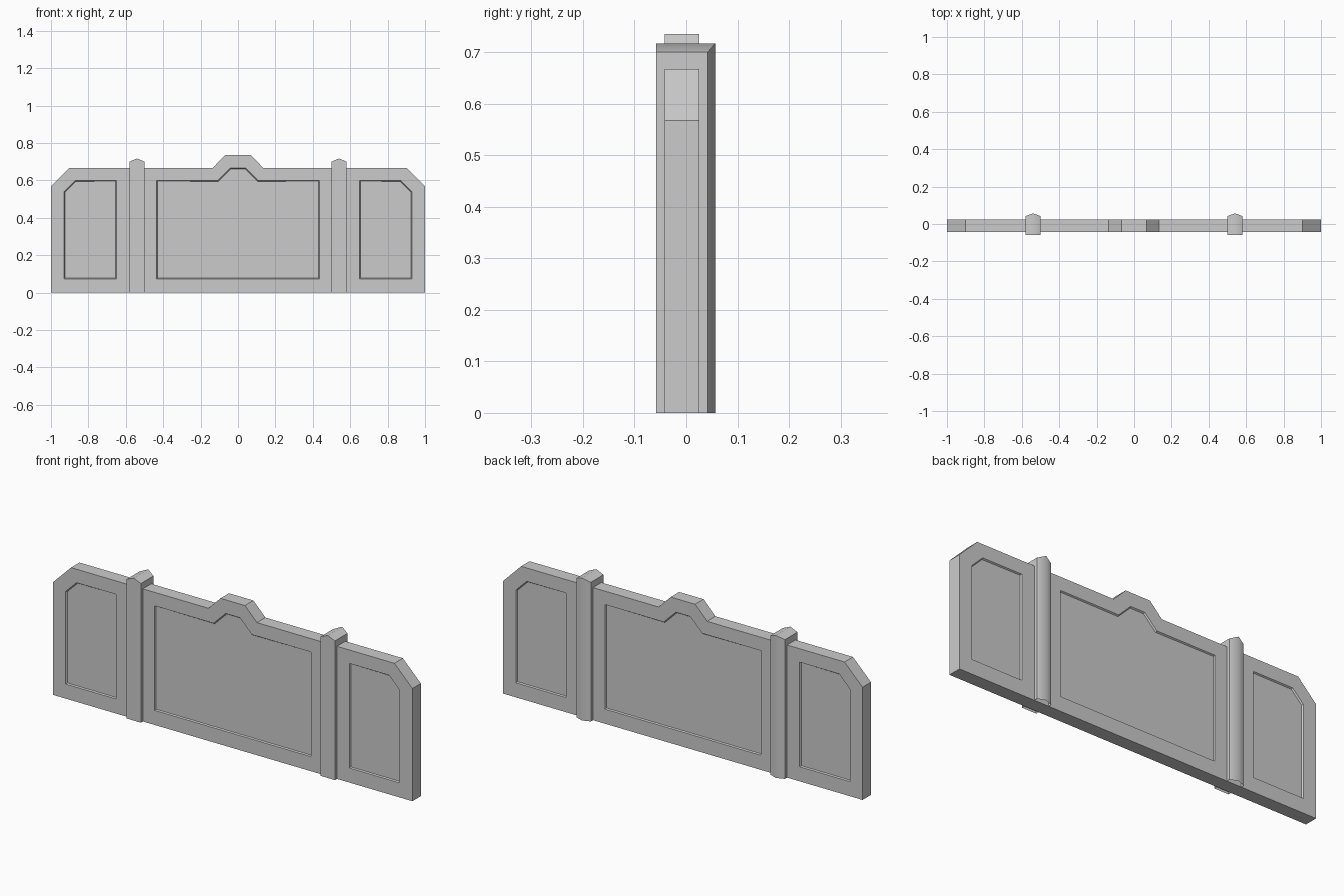
import bpy, bmesh
from math import radians

if "Cube" in bpy.data.objects:
    bpy.data.objects.remove(bpy.data.objects["Cube"])

FRONT, BACK = -0.042, 0.025


def finish(name, bm):
    bmesh.ops.recalc_face_normals(bm, faces=bm.faces[:])
    mesh = bpy.data.meshes.new(name)
    bm.to_mesh(mesh)
    bm.free()
    ob = bpy.data.objects.new(name, mesh)
    bpy.context.collection.objects.link(ob)
    return ob


def prism(bm, pts, y0, y1):
    """Extrude an x-z outline from y0 to y1; returns the cap at y1."""
    a = [bm.verts.new((x, y0, z)) for x, z in pts]
    b = [bm.verts.new((x, y1, z)) for x, z in pts]
    n = len(pts)
    bm.faces.new(a)
    cap = bm.faces.new(b)
    for i in range(n):
        bm.faces.new((a[i], a[(i + 1) % n], b[(i + 1) % n], b[i]))
    return cap


def mirrored(half):
    return half + [(-x, z) for x, z in reversed(half)]


# Main board with chamfered corners and raised centre
bm = bmesh.new()
prism(bm, mirrored([(1, 0), (1, 0.567), (0.9, 0.667), (0.135, 0.667), (0.068, 0.735)]), FRONT, BACK)
board = finish("board", bm)

# Recessed panels, front and back
side = [(0.65, 0.073), (0.93, 0.073), (0.93, 0.54), (0.87, 0.6), (0.65, 0.6)]
centre = mirrored([(0.435, 0.073), (0.435, 0.6), (0.107, 0.6), (0.04, 0.667)])
outlines = [side, [(-x, z) for x, z in side], centre]
bm = bmesh.new()
for surface, out in ((FRONT, -1), (BACK, 1)):
    for pts in outlines:
        cap = prism(bm, pts, surface + out * 0.02, surface + out * 0.001)
        bmesh.ops.recalc_face_normals(bm, faces=bm.faces[:])
        bmesh.ops.inset_region(bm, faces=[cap], thickness=0.006, depth=0.008)
cutter = finish("recess_cutter", bm)
cutter.hide_render = True
cutter.hide_viewport = True
mod = board.modifiers.new("recesses", "BOOLEAN")
mod.operation = "DIFFERENCE"
mod.solver = "EXACT"
mod.object = cutter

# Posts: flat front, ridged top and back, open underneath
for name, cx in (("left_post", -0.54), ("right_post", 0.54)):
    bm = bmesh.new()
    section = [(-0.04, 0, 0.7), (0, 0, 0.717), (0.04, 0, 0.7)]
    low_f = [bm.verts.new((cx + x, -0.058, 0)) for x, _, _ in section]
    top_f = [bm.verts.new((cx + x, -0.058, z)) for x, _, z in section]
    back_y = (0.042, 0.057, 0.042)
    low_b = [bm.verts.new((cx + s[0], y, 0)) for s, y in zip(section, back_y)]
    top_b = [bm.verts.new((cx + s[0], y, s[2])) for s, y in zip(section, back_y)]
    for i in (0, 1):
        for a, b in ((low_f, top_f), (top_f, top_b), (top_b, low_b)):
            bm.faces.new((a[i], a[i + 1], b[i + 1], b[i]))
    for i in (0, 2):
        bm.faces.new((low_f[i], top_f[i], top_b[i], low_b[i]))
    post = finish(name, bm)
    bpy.ops.object.select_all(action="DESELECT")
    post.select_set(True)
    bpy.context.view_layer.objects.active = post
    bpy.ops.object.shade_smooth_by_angle(angle=radians(55))
